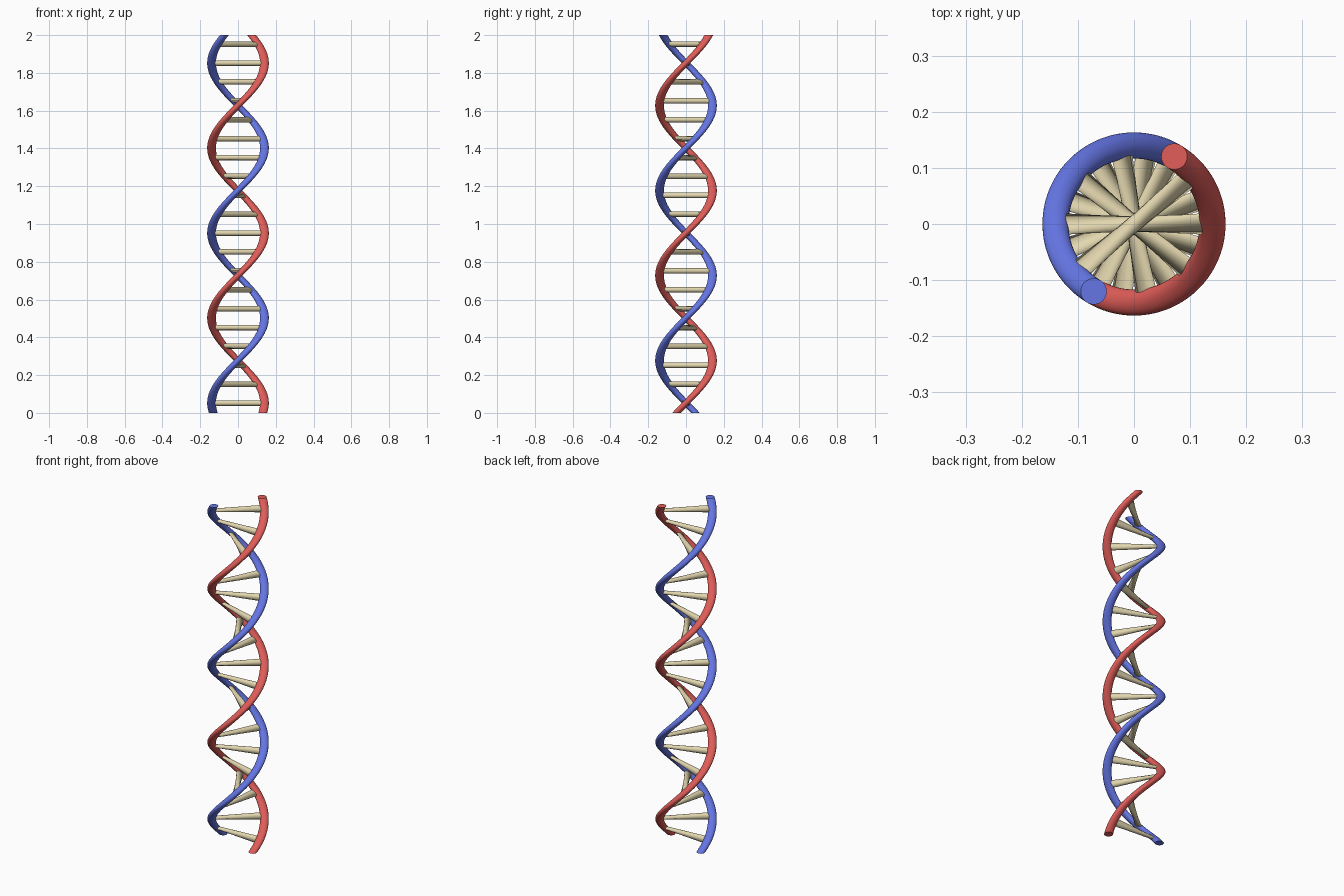
import bpy, bmesh
from math import pi, cos, sin
from mathutils import Matrix, Vector

if "Cube" in bpy.data.objects:
    bpy.data.objects.remove(bpy.data.objects["Cube"])

HEIGHT, PITCH, PHASE_Z = 2.0, 0.9, 0.052
RADIUS, TUBE_R, RUNG_R = 0.14, 0.0232, 0.0145
STEPS, SIDES = 180, 32


def material(name, rgb):
    m = bpy.data.materials.new(name)
    m.diffuse_color = (*rgb, 1)
    m.use_nodes = True
    m.node_tree.nodes["Principled BSDF"].inputs["Base Color"].default_value = m.diffuse_color
    return m


def twist(bm):
    # turn every point about z in proportion to its height
    for v in bm.verts:
        v.co = Matrix.Rotation(2 * pi * (v.co.z - PHASE_Z) / PITCH, 3, 'Z') @ v.co


def finish(name, bm, mat):
    twist(bm)
    bmesh.ops.recalc_face_normals(bm, faces=bm.faces)
    me = bpy.data.meshes.new(name)
    bm.to_mesh(me)
    bm.free()
    me.materials.append(mat)
    ob = bpy.data.objects.new(name, me)
    bpy.context.collection.objects.link(ob)
    bpy.context.view_layer.objects.active = ob
    ob.select_set(True)
    bpy.ops.object.shade_smooth_by_angle(angle=pi / 6)
    ob.select_set(False)


def strand(name, side, mat):
    # straight upright rod, cut into many rings and then twisted
    bm = bmesh.new()
    rings = []
    for i in range(STEPS + 1):
        z = HEIGHT * i / STEPS
        rings.append([bm.verts.new((side * RADIUS + TUBE_R * cos(2 * pi * j / SIDES),
                                    TUBE_R * sin(2 * pi * j / SIDES), z))
                      for j in range(SIDES)])
    for a, b in zip(rings, rings[1:]):
        for j in range(SIDES):
            k = (j + 1) % SIDES
            bm.faces.new((a[j], a[k], b[k], b[j]))
    bm.faces.new(rings[0][::-1])
    bm.faces.new(rings[-1])
    finish(name, bm, mat)


red = material("red", (0.75, 0.11, 0.1))
blue = material("blue", (0.13, 0.18, 0.78))
tan = material("tan", (0.77, 0.68, 0.43))

# two strands
strand("red_strand", 1, red)
strand("blue_strand", -1, blue)

# twenty rungs, sheared by the same twist
for i in range(20):
    bm = bmesh.new()
    place = Matrix.Translation(Vector((0, 0, 0.052 + 0.1 * i))) @ Matrix.Rotation(pi / 2, 4, 'Y')
    bmesh.ops.create_cone(bm, cap_ends=True, segments=24, radius1=RUNG_R, radius2=RUNG_R,
                          depth=2 * RADIUS, matrix=place)
    finish(f"rung_{i + 1}", bm, tan)
